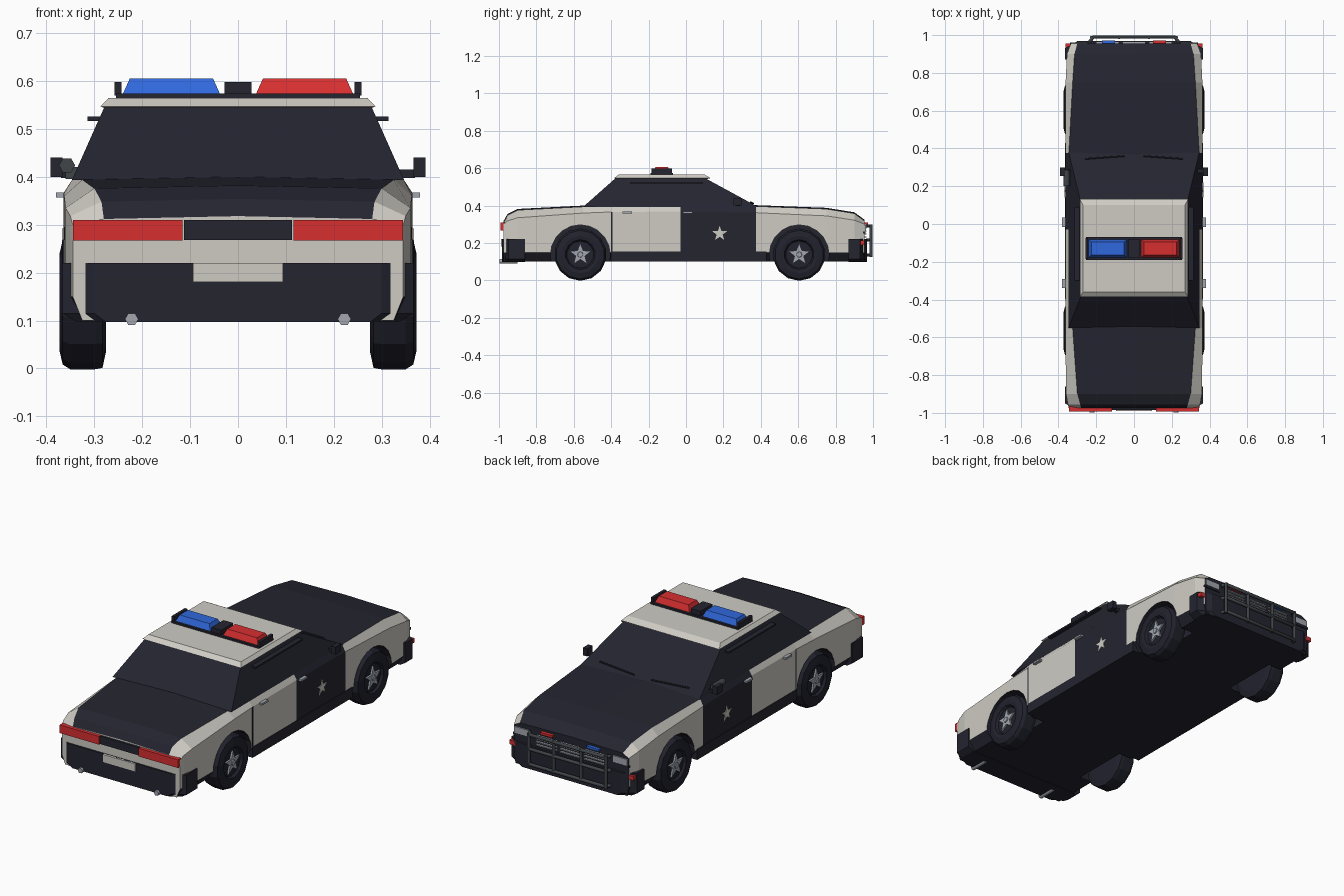
import bpy, bmesh
from math import sin, cos, pi, tau

if "Cube" in bpy.data.objects:
    bpy.data.objects.remove(bpy.data.objects["Cube"])


def material(name, r, g, b):
    m = bpy.data.materials.new(name)
    m.use_nodes = True
    m.diffuse_color = (r, g, b, 1)
    m.node_tree.nodes["Principled BSDF"].inputs["Base Color"].default_value = (r, g, b, 1)
    return m


BLACK = material("black paint", .018, .018, .03)
RUBBER = material("tyre rubber", .015, .016, .026)
WHITE = material("off white paint", .62, .6, .55)
RED = material("red lens", .68, .028, .03)
BLUE = material("blue lens", .03, .14, .72)
SILVER = material("silver", .36, .39, .43)
GREY = material("dark grey metal", .05, .058, .065)


def build(name, verts, faces, mats, indices=None):
    me = bpy.data.meshes.new(name)
    me.from_pydata(verts, [], faces)
    for m in mats:
        me.materials.append(m)
    if indices:
        me.polygons.foreach_set("material_index", indices)
    bm = bmesh.new()
    bm.from_mesh(me)
    bmesh.ops.recalc_face_normals(bm, faces=bm.faces)
    bm.to_mesh(me)
    bm.free()
    ob = bpy.data.objects.new(name, me)
    bpy.context.scene.collection.objects.link(ob)
    return ob


def loft(name, rings, mat):
    """Skin closed rings of equal size and cap both ends."""
    n = len(rings[0])
    faces = [(k * n + i, k * n + (i + 1) % n, (k + 1) * n + (i + 1) % n, (k + 1) * n + i)
             for k in range(len(rings) - 1) for i in range(n)]
    faces += [tuple(range(n)), tuple(range((len(rings) - 1) * n, len(rings) * n))]
    return build(name, [v for ring in rings for v in ring], faces, [mat])


def rect(x0, x1, y0, y1, z):
    return [(x0, y0, z), (x1, y0, z), (x1, y1, z), (x0, y1, z)]


def box(name, x, y, z, mat, inset=(0, 0)):
    """Box from three ranges, with an optional taper at the top."""
    a, b = inset
    return loft(name, [rect(*x, *y, z[0]), rect(x[0] + a, x[1] - a, y[0] + b, y[1] - b, z[1])], mat)


def turned(name, rings, y, z, mat, n=14):
    """Solid turned about the x direction from (x, radius) pairs."""
    return loft(name, [[(x, y + r * sin(tau * i / n), z + r * cos(tau * i / n))
                        for i in range(n)] for x, r in rings], mat)


def star(name, x0, x1, y, z, outer, inner, mat):
    radii = [outer, inner] * 5
    return loft(name, [[(x, y + r * sin(pi * i / 5), z + r * cos(pi * i / 5))
                        for i, r in enumerate(radii)] for x in (x0, x1)], mat)


def tube(name, points, radius, mat):
    cu = bpy.data.curves.new(name, "CURVE")
    cu.dimensions = "3D"
    cu.bevel_depth, cu.bevel_resolution = radius, 1
    cu.use_fill_caps = True
    sp = cu.splines.new("POLY")
    sp.points.add(len(points) - 1)
    for p, co in zip(sp.points, points):
        p.co = (*co, 1)
    cu.materials.append(mat)
    ob = bpy.data.objects.new(name, cu)
    bpy.context.scene.collection.objects.link(ob)


# Body shell: y, side x, shoulder z, deck edge x, deck edge z
stations = [(-.975, .345, .30, .28, .312), (-.955, .35, .318, .285, .348),
            (-.9, .36, .335, .3, .376), (-.55, .363, .36, .325, .394),
            (-.4, .363, .366, .345, .396), (-.03, .363, .368, .345, .396),
            (.375, .363, .362, .345, .396), (.75, .362, .345, .325, .382),
            (.9, .355, .322, .315, .358), (.955, .335, .3, .3, .318)]
verts, faces, paint = [], [], []
for y, x, zs, xd, zd in stations:
    half = [(.325, .1), (x, .15), (x, zs), (xd, zd)]
    ring = half + [(0, zd + .006)] + [(-a, b) for a, b in reversed(half)]
    verts += [(a, y, b) for a, b in ring]
n = 9
for k in range(len(stations) - 1):
    front_door = k == 5
    for i in range(n):
        faces.append((k * n + i, k * n + (i + 1) % n, (k + 1) * n + (i + 1) % n, (k + 1) * n + i))
        paint.append(int(i in (1, 2, 5, 6) and not front_door))
faces += [tuple(range(n)), tuple(range((len(stations) - 1) * n, len(stations) * n))]
paint += [1, 0]
body = build("body_shell", verts, faces, [BLACK, WHITE], paint)

# Wheel arches cut into the shell
AXLES = {"rear": -.565, "front": .605}
cutters = []
for s in (-1, 1):
    for y in AXLES.values():
        c = turned("arch_cutter", [(s * .25, .16), (s * .5, .16)], y, .137, BLACK, 20)
        mod = body.modifiers.new("arch", "BOOLEAN")
        mod.operation, mod.solver, mod.object = "DIFFERENCE", "EXACT", c
        cutters.append(c)
bpy.context.view_layer.update()
cut = bpy.data.meshes.new_from_object(body.evaluated_get(bpy.context.evaluated_depsgraph_get()))
body.modifiers.clear()
body.data = cut
for c in cutters:
    bpy.data.objects.remove(c)

# Cabin glass and roof
loft("cabin_glass", [rect(-.347, .347, -.55, .385, .393), rect(-.278, .278, -.375, .1, .548)], BLACK)
loft("roof", [rect(-.275, .275, -.37, .11, .542), rect(-.287, .287, -.385, .132, .547),
              rect(-.27, .27, -.36, .1, .565)], WHITE)

# Bumpers
for name, y, ym, ye in (("rear_bumper", -.86, -.95, -.985), ("front_bumper", .87, .93, .968)):
    plan = [(.366, y), (.366, ym), (.3, ye), (-.3, ye), (-.366, ym), (-.366, y)]
    loft(name, [[(a * f, b, z) for a, b in plan] for z, f in ((.097, .92), (.115, 1), (.22, 1))], BLACK)

# Tail: lamps, centre panel, plate and exhausts
box("tail_panel", (-.113, .113), (-.986, -.97), (.268, .31), BLACK)
box("number_plate", (-.094, .094), (-.99, -.98), (.18, .22), WHITE)

# Light bar
box("light_bar_base", (-.255, .255), (-.19, -.07), (.563, .574), BLACK)
box("light_bar_centre", (-.028, .028), (-.18, -.08), (.57, .598), BLACK)
for name, s, mat in (("blue", -1, BLUE), ("red", 1, RED)):
    box(name + "_beacon", sorted((s * .038, s * .24)), (-.178, -.082), (.574, .605), mat, (.014, .014))
    box(name + "_grille_lamp", sorted((s * .1, s * .17)), (.95, .972), (.298, .31), mat)

# Grille slats in three panels
for x in (-.14, 0, .14):
    for i in range(4):
        z = .23 + i * .016
        box("grille_slat", (x - .06, x + .06), (.95, .966), (z, z + .006), SILVER)

# Push bar
for z in (.135, .215, .29):
    tube("push_bar_rail", [(-.235, .965, z), (-.215, .99, z), (.215, .99, z), (.235, .965, z)], .009, GREY)
for x in (-.225, -.08, .08, .225):
    tube("push_bar_upright", [(x, .988, .125), (x, .988, .298)], .009, GREY)

# Paired parts on both sides
for s, side in ((-1, "right"), (1, "left")):
    def span(a, b):
        return sorted((s * a, s * b))

    box(side + "_tail_lamp", span(.116, .345), (-.993, -.945), (.267, .31), RED)
    tube(side + "_exhaust", [(s * .222, -.9, .103), (s * .222, -.998, .103)], .014, SILVER)
    box(side + "_headlamp", span(.245, .33), (.925, .962), (.262, .295), SILVER)
    box(side + "_headlamp_trim", span(.24, .338), (.92, .96), (.25, .262), BLACK)
    box(side + "_marker_lamp", span(.325, .362), (.932, .955), (.19, .212), RED)
    box(side + "_light_bar_cap", span(.243, .258), (-.185, -.075), (.57, .598), BLACK)
    box(side + "_mirror", span(.366, .391), (.255, .3), (.4, .44), BLACK)
    box(side + "_mirror_stalk", span(.33, .37), (.27, .29), (.398, .415), BLACK)
    box(side + "_window_visor", span(.282, .314), (-.3, .09), (.517, .526), BLACK)
    box(side + "_rear_door_seam", span(.355, .3645), (-.4, -.393), (.15, .366), BLACK)
    box(side + "_sill", span(.32, .366), (-.4, .43), (.1, .155), BLACK)
    for name, y in (("rear", -.315), ("front", .01)):
        box(f"{side}_{name}_door_handle", span(.36, .38), (y - .025, y + .025), (.357, .367), SILVER)
    star(side + "_door_star", s * .36, s * .367, .18, .25, .042, .017, WHITE)
    tube(side + "_wiper", [(s * .26, .345, .419), (s * .05, .36, .411)], .004, BLACK)
    for end, y in AXLES.items():
        name = f"{side}_{end}"
        turned(name + "_tyre", [(s * .276, .105), (s * .283, .137), (s * .3, .14), (s * .35, .14),
                                (s * .366, .13), (s * .373, .1), (s * .37, .08),
                                (s * .358, .072)], y, .138, RUBBER)
        star(name + "_wheel_spokes", s * .35, s * .367, y, .138, .062, .026, SILVER)
        turned(name + "_wheel_hub", [(s * .35, .02), (s * .372, .014)], y, .138, SILVER, 8)

# Spot lamp beside the right mirror
tube("spot_lamp", [(-.357, .2, .424), (-.357, .285, .424)], .017, GREY)
box("spot_lamp_stalk", (-.36, -.33), (.23, .25), (.395, .42), GREY)
